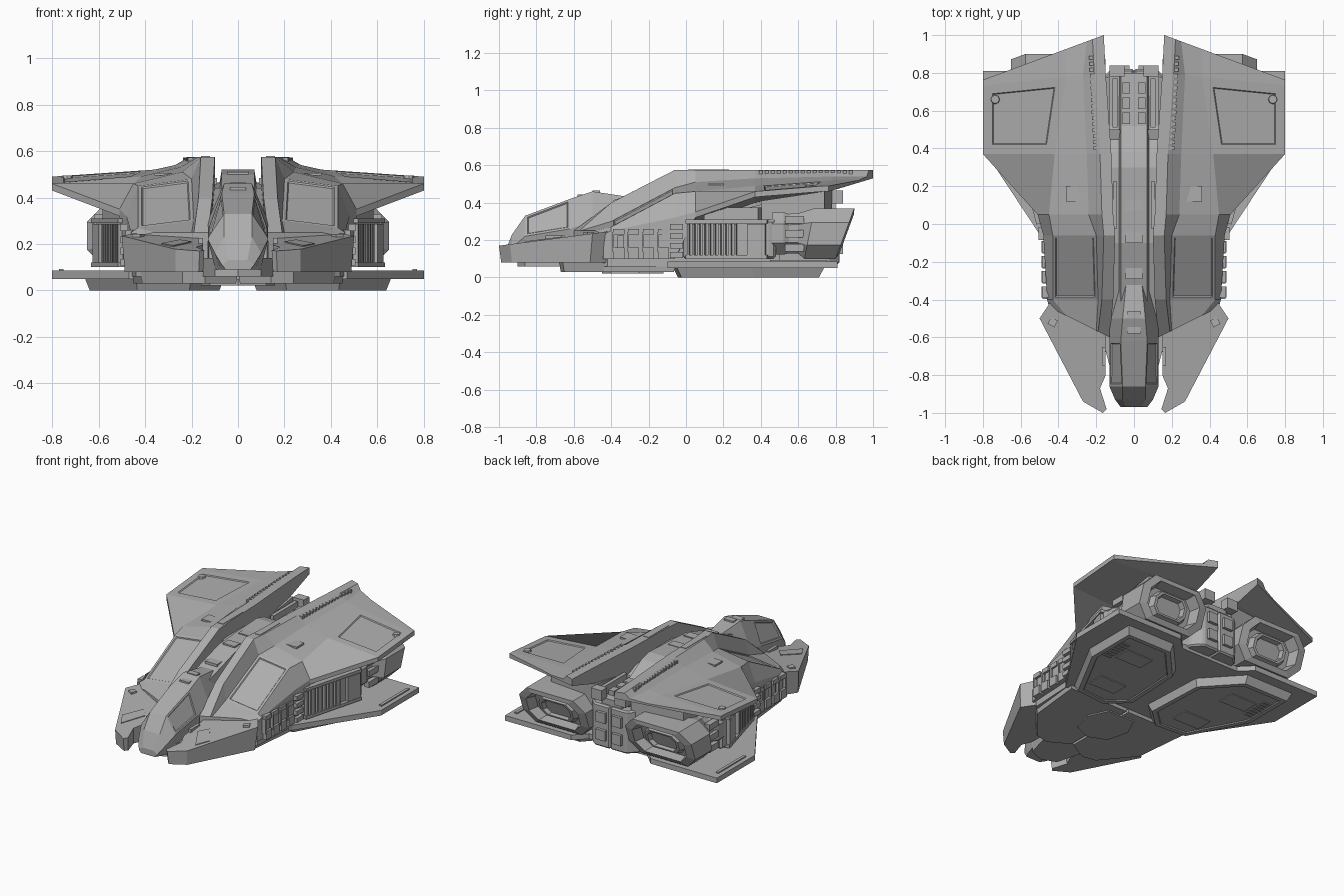
import bpy, bmesh, math
from mathutils import Vector, Matrix

cube = bpy.data.objects.get("Cube")
if cube:
    bpy.data.objects.remove(cube, do_unlink=True)

grey = bpy.data.materials.new("hull_grey")
grey.use_nodes = True
colour = (0.42, 0.42, 0.42, 1)
grey.diffuse_color = colour
grey.node_tree.nodes["Principled BSDF"].inputs["Base Color"].default_value = colour


def finish(name, bm, bevel=0):
    """Turn the left half of a part into a mirrored object."""
    bmesh.ops.recalc_face_normals(bm, faces=bm.faces[:])
    mesh = bpy.data.meshes.new(name)
    bm.to_mesh(mesh)
    bm.free()
    mesh.materials.append(grey)
    part = bpy.data.objects.new(name, mesh)
    bpy.context.scene.collection.objects.link(part)
    if bevel:
        chamfer = part.modifiers.new("chamfer", 'BEVEL')
        chamfer.width, chamfer.segments = bevel, 1
    part.modifiers.new("mirror", 'MIRROR')


def loft(name, sections, panels=(), bevel=0):
    """Skin closed sections, then sink panels given as (face key, margin)."""
    bm = bmesh.new()
    rings = [[bm.verts.new(point) for point in section] for section in sections]
    count = len(rings[0])
    faces = {"start": bm.faces.new(rings[0]), "end": bm.faces.new(rings[-1])}
    for i, (ring, following) in enumerate(zip(rings, rings[1:])):
        for j in range(count):
            k = (j + 1) % count
            faces[i, j] = bm.faces.new((ring[j], ring[k], following[k], following[j]))
    bmesh.ops.recalc_face_normals(bm, faces=bm.faces[:])
    for key, margin in panels:
        area = [faces[key]]
        bmesh.ops.inset_region(bm, faces=area, thickness=margin, use_even_offset=True)
        bmesh.ops.inset_region(bm, faces=area, thickness=0.005, depth=-0.006, use_even_offset=True)
    finish(name, bm, bevel)


def prism(name, outline, bottom, top, bevel=0, shrink=1, panels=()):
    """Upright slab; top is a height or a rule of x and y."""
    height = top if callable(top) else lambda x, y: top
    points = [Vector(point) for point in outline]
    middle = sum(points, Vector((0, 0))) / len(points)
    lower = [middle.lerp(point, shrink) for point in points]
    loft(name, [[(p.x, p.y, bottom) for p in lower],
                [(p.x, p.y, height(p.x, p.y)) for p in points]], panels, bevel)


def boxes(name, centres, size, turn=0):
    """Group of equal boxes."""
    bm = bmesh.new()
    for centre in centres:
        matrix = Matrix.Translation(centre) @ Matrix.Rotation(turn, 4, 'Z') @ Matrix.Diagonal((*size, 1))
        bmesh.ops.create_cube(bm, size=1, matrix=matrix)
    finish(name, bm)


# Upper shell: ridge, sunken front panel, shoulder and swept wing
def station(y, crest, inner, panel, shoulder, edge, belly, sweep=0.0):
    outer_belly = belly if y < 0 else edge[1] - .03
    profile = [(inner, belly), (inner, crest), (inner + .06, crest),
               panel, shoulder, edge, (edge[0], outer_belly)]
    return [(x, y + sweep * (x - inner), z) for x, z in profile]


peak = .575
loft("wing_shell", [
    station(-.6, crest=.25, inner=.13, panel=(.2, .25), shoulder=(.36, .25), edge=(.45, .23), belly=.1, sweep=.5),
    station(-.4, crest=.4, inner=.11, panel=(.19, .3), shoulder=(.43, .27), edge=(.46, .25), belly=.1),
    station(-.06, crest=peak, inner=.1, panel=(.2, .48), shoulder=(.43, .45), edge=(.48, .32), belly=.1),
    station(.05, crest=peak, inner=.11, panel=(.24, .51), shoulder=(.45, .46), edge=(.51, .35), belly=.28),
    station(.37, crest=peak, inner=.12, panel=(.25, .53), shoulder=(.42, .49), edge=(.8, .46), belly=.4),
    station(.8, crest=peak, inner=.15, panel=(.27, .54), shoulder=(.36, .52), edge=(.8, .49), belly=.47, sweep=-.1),
    station(1, crest=peak, inner=.16, panel=(.25, .54), shoulder=(.36, .52), edge=(.8, .49), belly=.53, sweep=-.37),
], [((1, 3), .015), ((4, 4), .05)])


# Cockpit: a faceted pod whose waist sits between belly and roof
def pod_section(y, roof, waist, width, roof_width, belly=.09):
    return [(0, y, belly), (width * .75, y, belly), (width, y, waist), (roof_width, y, roof), (0, y, roof)]


loft("cockpit", [
    pod_section(-.97, roof=.13, waist=.11, width=.07, roof_width=.04),
    pod_section(-.93, roof=.23, waist=.16, width=.1, roof_width=.06),
    pod_section(-.86, roof=.33, waist=.22, width=.13, roof_width=.06),
    pod_section(-.62, roof=.42, waist=.26, width=.13, roof_width=.07),
    pod_section(-.5, roof=.46, waist=.3, width=.13, roof_width=.06),
    pod_section(-.3, roof=.43, waist=.35, width=.08, roof_width=.04, belly=.3),
], [((2, 2), .012)])
boxes("cockpit_roof_hatch", [(0, -.56, .435), (0, -.48, .455)], (.07, .04, .02))
prism("chin", [(0, -.9), (.1, -.86), (.17, -.6), (.17, -.5), (0, -.5)], .06, .14)

# Spine between the two shells, with deck hatches and tail machinery
spine_line = [(-.5, .38), (-.1, .5), (.3, .52), (.38, .5), (.52, .42), (.8, .4)]
loft("spine", [[(0, y, .1), (.14, y, .1), (.14, y, z - .06), (.08, y, z - .06), (.07, y, z), (0, y, z)]
               for y, z in spine_line])
boxes("spine_hatches", [(0, -.26, .45), (0, -.07, .5), (0, .1, .505)], (.09, .06, .02))
boxes("spine_side_rails", [(.1, .1, .47)], (.02, .25, .03))
boxes("tail_side_rails", [(.1, .64, .41)], (.025, .26, .08))
boxes("tail_machinery", [(.04, y, .41) for y in (.56, .64, .72)], (.04, .06, .05))
boxes("tail_cap", [(.09, .81, .43)], (.08, .06, .07))

# Front prongs with a slanted deck
deck = lambda x, y: .3 + .13 * y
prism("prong", [(.15, -.56), (.15, -.8), (.18, -.87), (.145, -.98), (.165, -1), (.27, -.94), (.5, -.5), (.44, -.41)],
      .08, deck, shrink=.95)
prism("prong_panel", [(.2, -.72), (.28, -.86), (.33, -.78), (.25, -.66)], .17, lambda x, y: deck(x, y) + .005)
boxes("prong_side_rails", [(.16, -.7, .21)], (.02, .1, .03))
boxes("prong_pads", [(.43, -.52, .235)], (.04, .04, .015), .5)

# Lower hull and the blocks that carry wings and engines
prism("lower_hull", [(0, -.55), (.3, -.54), (.44, -.42), (.46, 0), (.45, .5), (0, .5)], .06, .22)
prism("upper_hull", [(0, .02), (.44, .02), (.45, .5), (0, .5)], .2, lambda x, y: .29 + .25 * y)
prism("engine_pylon", [(.13, .4), (.5, .4), (.5, .74), (.13, .78)], .28, lambda x, y: .35 + .15 * y)
prism("tail_block", [(0, .45), (.2, .45), (.18, .76), (.12, .82), (0, .82)], .07, .36, bevel=.01)
boxes("tail_ports", [(.06, .82, .28), (.06, .82, .16)], (.07, .04, .07))

# Side bays: sill, lintel and post repeated along the flank
bay_rows = [-.36 + i * .08 for i in range(4)]
for label, shift, level, size in (("sills", 0, .13, (.05, .06, .06)), ("lintels", 0, .245, (.04, .06, .03)),
                                  ("posts", -.03, .19, (.04, .012, .1)), ("doors", .01, .19, (.02, .035, .07))):
    boxes("side_bay_" + label, [(.464, y + shift, level) for y in bay_rows], size)
boxes("hinge_stack", [(.48, -.05, .12 + i * .05) for i in range(4)], (.05, .07, .03))

# Slanted side intakes with upright slats
front, back = Vector((.5, 0, .2)), Vector((.575, .28, .2))
lean = math.atan2(front.x - back.x, back.y)
prism("side_intake", [(.4, -.02), (.49, -.01), (.61, .44), (.6, .48), (.4, .48)], .1, .31, bevel=.012)
boxes("intake_slats", [front.lerp(back, (i + .5) / 10) for i in range(10)], (.03, .012, .17), lean)
boxes("intake_rails", [(.555, .22, z) for z in (.11, .3)], (.04, .45, .02), lean)
boxes("intake_door", [(.595, .38, .2)], (.04, .1, .17), lean)
boxes("intake_roof_arm", [(.51, .25, .34)], (.07, .3, .07), lean)


# Engine nacelles: raked octagons running back, then into the nozzle
def octagon(y, scale, rake=0.0, width=.25, height=.135, cut=.075):
    quarter = [(width, height - cut), (width - cut, height)]
    upper = quarter + [(-x, z) for x, z in reversed(quarter)]
    ring = upper + [(-x, -z) for x, z in upper]
    return [(.4 + scale * x, y + rake * scale * z, .235 + scale * z) for x, z in ring]


body = [octagon(.46, .84), octagon(.52, .84), octagon(.55, .78), octagon(.6, .8), octagon(.66, 1, .2)]
nozzle = [octagon(y, scale, rake=.37) for y, scale in
          ((.85, 1), (.86, .78), (.79, .7), (.79, .56), (.83, .5), (.83, .42), (.8, .38))]
loft("engine", body + nozzle)
boxes("engine_ribs", [(.6, .58, .16 + i * .075) for i in range(3)], (.04, .1, .04))

# Belly plates with sunken undersides
prism("base_plate", [(0, -.1), (.47, -.1), (.8, .4), (.8, .81), (.3, .81), (.22, .73), (0, .73)], .05, .085)
prism("front_belly", [(0, -.6), (.14, -.68), (.24, -.66), (.42, -.44), (.46, -.05), (0, -.05)], .03, .085, shrink=.96)
prism("keel_plate", [(.06, .06), (.2, -.07), (.44, -.05), (.66, .36), (.66, .74), (.3, .74), (.08, .5)],
      0, .055, shrink=.93, panels=[("start", .03)])
prism("belly_hatch", [(0, -.45), (.12, -.4), (.16, -.25), (.1, -.12), (0, -.12)], .022, .05)
boxes("belly_panels", [(.34, .15, .006), (.42, .5, .006)], (.2, .12, .01))
boxes("belly_vents", [(.57, .42 + i * .03, .006) for i in range(7)], (.06, .012, .01))
boxes("plate_edge_rail", [(.76, .6, .088)], (.02, .3, .01))

# Ridge teeth and wing fittings
boxes("ridge_teeth", [(.2 + .0015 * i, .4 + i * .032, .562) for i in range(16)], (.03, .018, .02))
boxes("ridge_caps", [(.14, .12, peak)], (.04, .22, .006))
boxes("wing_hatch", [(.32, .16, .5)], (.08, .08, .012))
bm = bmesh.new()
bmesh.ops.create_cone(bm, cap_ends=True, segments=8, radius1=.026, radius2=.022, depth=.016,
                      matrix=Matrix.Translation((.735, .66, .487)))
finish("wing_tip_lamp", bm)
